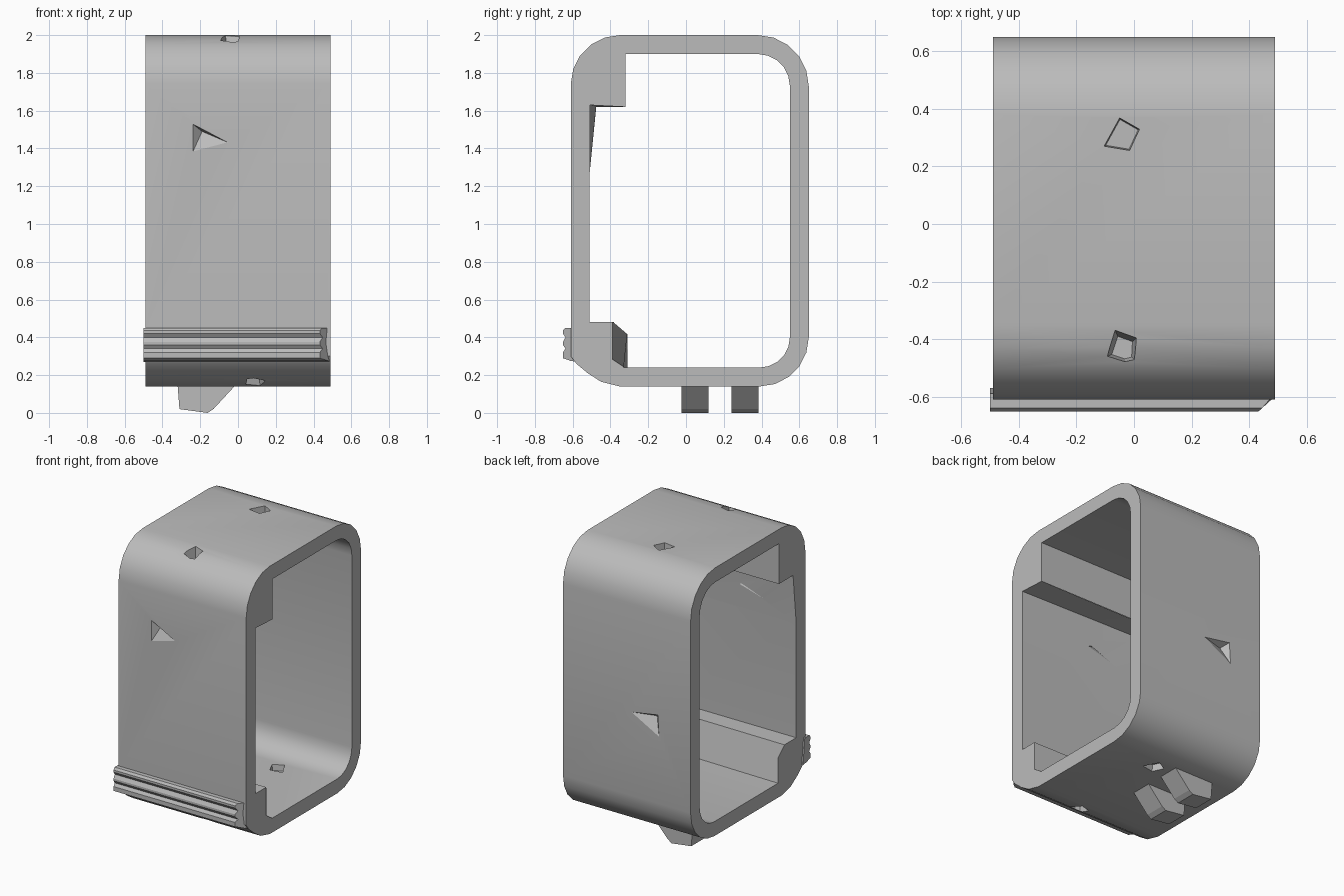
import bpy
import bmesh
import math

cube = bpy.data.objects.get("Cube")
if cube:
    bpy.data.objects.remove(cube, do_unlink=True)

grey = bpy.data.materials.new("plain_grey")
grey.use_nodes = True
grey.diffuse_color = (0.5, 0.5, 0.5, 1)
grey.node_tree.nodes["Principled BSDF"].inputs["Base Color"].default_value = (0.5, 0.5, 0.5, 1)


def loft(name, ring_a, ring_b):
    """Closed solid between two rings with the same number of points."""
    bm = bmesh.new()
    a = [bm.verts.new(p) for p in ring_a]
    b = [bm.verts.new(p) for p in ring_b]
    n = len(a)
    bm.faces.new(a)
    bm.faces.new(b)
    for i in range(n):
        j = (i + 1) % n
        bm.faces.new((a[i], a[j], b[j], b[i]))
    bmesh.ops.recalc_face_normals(bm, faces=bm.faces)
    mesh = bpy.data.meshes.new(name)
    bm.to_mesh(mesh)
    bm.free()
    mesh.materials.append(grey)
    obj = bpy.data.objects.new(name, mesh)
    bpy.context.collection.objects.link(obj)
    return obj


def arc(cy, cz, r, start, end, steps=5):
    angles = [math.radians(start + (end - start) * i / steps) for i in range(steps + 1)]
    return [(cy + r * math.cos(t), cz + r * math.sin(t)) for t in angles]


def at_x(profile, x):
    return [(x, y, z) for y, z in profile]


def activate(obj):
    bpy.ops.object.select_all(action='DESELECT')
    obj.select_set(True)
    bpy.context.view_layer.objects.active = obj


def boolean(obj, other, operation='DIFFERENCE'):
    other.hide_render = True
    mod = obj.modifiers.new("cut", 'BOOLEAN')
    mod.operation = operation
    mod.solver = 'EXACT'
    mod.object = other
    activate(obj)
    bpy.ops.object.modifier_apply(modifier=mod.name)
    bpy.data.objects.remove(other, do_unlink=True)


def pit(obj, outline, place, outside, inside, scale=0.9, apex=None):
    """Recess from an outline, narrowing toward the apex."""
    n = len(outline)
    cx, cy = apex or (sum(p[0] for p in outline) / n, sum(p[1] for p in outline) / n)
    small = [(cx + (u - cx) * scale, cy + (v - cy) * scale) for u, v in outline]
    cutter = loft("pit_cutter", [place(u, v, outside) for u, v in outline],
                  [place(u, v, inside) for u, v in small])
    boolean(obj, cutter)


# Main frame: rounded outer block
outer = (arc(0.39, 0.40, 0.26, -90, 0) + arc(0.38, 1.73, 0.27, 0, 90)
         + arc(-0.35, 1.74, 0.26, 90, 180)
         + [(-0.61, 0.30), (-0.58, 0.26), (-0.52, 0.21), (-0.45, 0.165), (-0.35, 0.14)])
frame = loft("frame", at_x(outer, -0.49), at_x(outer, 0.49))

# Opening with upper block and lower step, which taper across the width
opening = (arc(0.39, 0.40, 0.16, -90, 0) + arc(0.38, 1.73, 0.17, 0, 90)
           + [(-0.32, 1.90), (-0.32, 1.62)])
right_end = opening + [(-0.475, 1.62), (-0.51, 1.27), (-0.51, 0.48),
                       (-0.38, 0.48), (-0.31, 0.42), (-0.31, 0.24)]
left_end = opening + [(-0.51, 1.63), (-0.51, 1.27), (-0.51, 0.48),
                      (-0.39, 0.48), (-0.39, 0.28), (-0.33, 0.24)]
boolean(frame, loft("opening_cutter", at_x(right_end, -0.51), at_x(left_end, 0.51)))

# Ridged grip bar with a chamfered left end
ridges = [(-0.59, 0.45), (-0.64, 0.45), (-0.652, 0.435), (-0.652, 0.42), (-0.638, 0.40),
          (-0.652, 0.375), (-0.652, 0.36), (-0.638, 0.34), (-0.652, 0.32),
          (-0.652, 0.29), (-0.61, 0.275), (-0.57, 0.27)]
bar = loft("grip_bar", at_x(ridges, -0.5),
           [(0.49 + min(0, y + 0.60) * 1.1, y, z) for y, z in ridges])
boolean(frame, bar, 'UNION')


# Triangular pits on the front and back walls
def wall(u, v, d):
    return (u, d, v)


def slab(u, v, d):
    return (u, v, d)


front_tri = [(-0.24, 1.53), (-0.05, 1.43), (-0.24, 1.38)]
back_tri = [(-0.03, 0.98), (-0.24, 1.015), (-0.25, 0.86)]
pit(frame, front_tri, wall, -0.612, -0.565, 0.05, (-0.19, 1.49))
pit(frame, front_tri, wall, -0.508, -0.555, 0.05, (-0.19, 1.49))
pit(frame, back_tri, wall, 0.652, 0.605, 0.05, (-0.2, 0.98))

# Small pits in the top and bottom slabs
top_hole = [(-0.05, 0.37), (0.02, 0.33), (-0.015, 0.255), (-0.105, 0.27)]
corner_hole = [(-0.07, -0.36), (0.015, -0.39), (0.01, -0.48), (-0.03, -0.49), (-0.105, -0.465)]
floor_hole = [(0.05 - u, v) for u, v in top_hole]
low_corner = [(0.05 - u, v) for u, v in corner_hole]
pit(frame, top_hole, slab, 2.01, 1.95)
pit(frame, corner_hole, slab, 2.05, 1.88, 0.6)
pit(frame, floor_hole, slab, 0.25, 0.20)
pit(frame, floor_hole, slab, 0.13, 0.185)
pit(frame, low_corner, slab, 0.10, 0.22, 0.7)

# Two tapered feet under the base
foot = [(-0.32, 0.15), (-0.31, 0.02), (-0.16, 0.0), (-0.13, 0.02), (-0.01, 0.15)]
for name, y0, y1 in (("front_foot", -0.025, 0.12), ("back_foot", 0.24, 0.385)):
    loft(name, [(x, y0, z) for x, z in foot], [(x, y1, z) for x, z in foot])

activate(frame)
bpy.ops.object.shade_smooth_by_angle(angle=math.radians(25))
